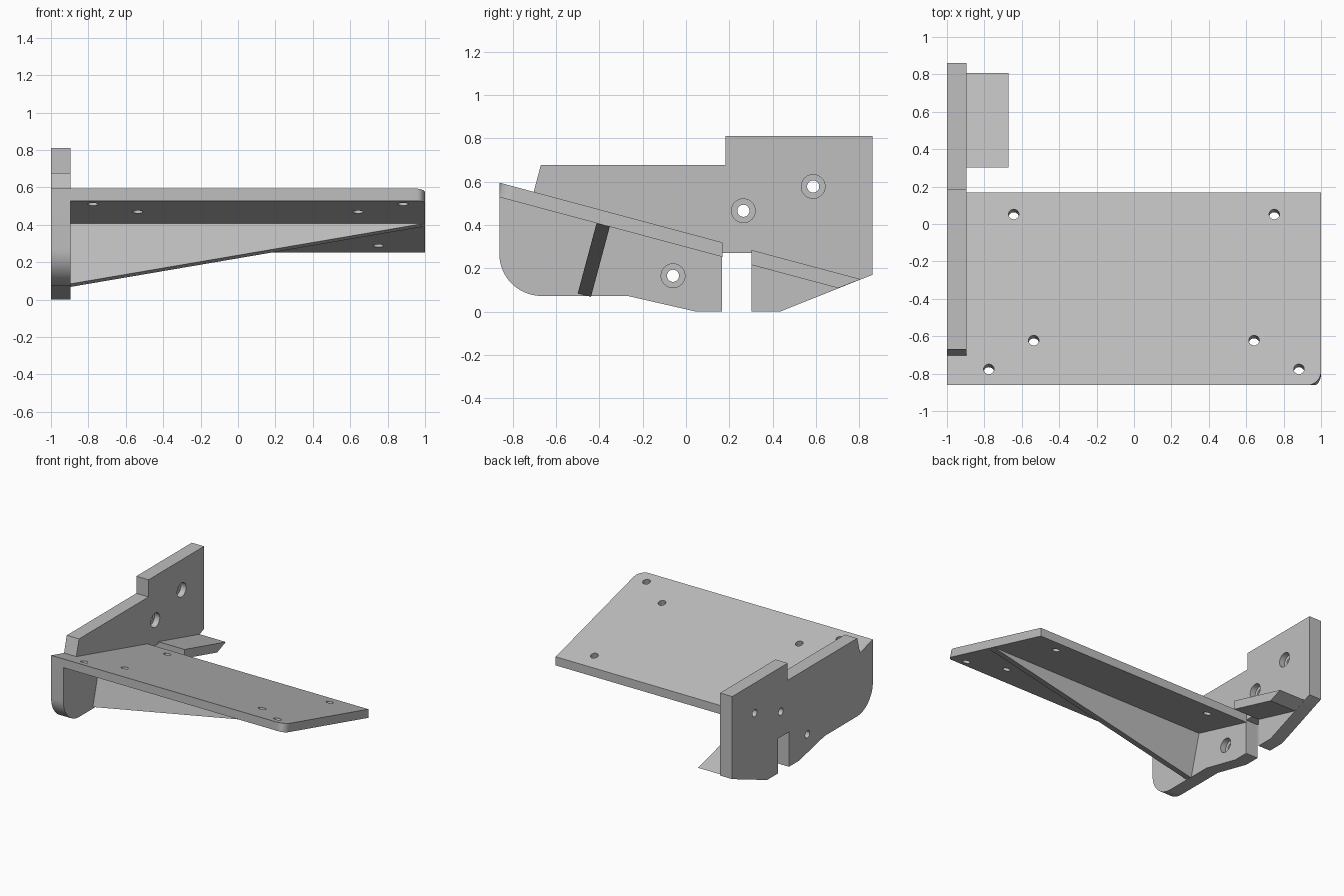
import bpy, bmesh, math

if "Cube" in bpy.data.objects:
    bpy.data.objects.remove(bpy.data.objects["Cube"])

gray = bpy.data.materials.new("light_gray")
gray.diffuse_color = (0.52, 0.52, 0.52, 1)
gray.use_nodes = True
gray.node_tree.nodes["Principled BSDF"].inputs["Base Color"].default_value = gray.diffuse_color

TILT = math.radians(15)
X0, X1, X2 = -1.0, -0.895, 1.0      # outer face, inner face, far end of tray
THICK = 0.067                       # vertical thickness of tray


def top_z(y):
    """Height of the sloping tray top."""
    return 0.595 - math.tan(TILT) * (y + 0.862)


def loft(name, ring_a, ring_b):
    """Closed solid between two rings with equal point counts."""
    bm = bmesh.new()
    a = [bm.verts.new(p) for p in ring_a]
    b = [bm.verts.new(p) for p in ring_b]
    bm.faces.new(a)
    bm.faces.new(b[::-1])
    n = len(a)
    for i in range(n):
        j = (i + 1) % n
        bm.faces.new((a[i], b[i], b[j], a[j]))
    bmesh.ops.remove_doubles(bm, verts=bm.verts, dist=1e-5)
    bmesh.ops.recalc_face_normals(bm, faces=bm.faces)
    me = bpy.data.meshes.new(name)
    bm.to_mesh(me)
    bm.free()
    me.materials.append(gray)
    ob = bpy.data.objects.new(name, me)
    bpy.context.collection.objects.link(ob)
    return ob


def extrude_x(name, profile, xa, xb):
    return loft(name, [(xa, y, z) for y, z in profile],
                [(xb, y, z) for y, z in profile])


def activate(ob):
    bpy.ops.object.select_all(action='DESELECT')
    ob.select_set(True)
    bpy.context.view_layer.objects.active = ob


def drill(ob, loc, rot, radius, depth):
    """Cut a round hole centred at loc."""
    bpy.ops.mesh.primitive_cylinder_add(vertices=32, radius=radius, depth=depth,
                                        location=loc, rotation=rot)
    cutter = bpy.context.object
    cutter.hide_render = True
    cutter.data.materials.append(gray)
    mod = ob.modifiers.new("hole", 'BOOLEAN')
    mod.operation, mod.solver, mod.object = 'DIFFERENCE', 'EXACT', cutter
    activate(ob)
    bpy.ops.object.modifier_apply(modifier=mod.name)
    bpy.data.objects.remove(cutter, do_unlink=True)


# Side plate with rounded lower front corner and a slot at the bottom
profile = [(-0.862, top_z(-0.862))]
for i in range(17):
    t = math.pi + i / 16 * math.pi / 2
    profile.append((-0.667 + 0.195 * math.cos(t), 0.267 + 0.195 * math.sin(t)))
profile += [(-0.27, 0.072), (0.045, 0), (0.166, 0), (0.166, 0.27), (0.302, 0.27),
            (0.302, 0), (0.435, 0), (0.862, 0.17), (0.862, 0.81), (0.182, 0.81),
            (0.182, 0.677), (-0.67, 0.677), (-0.703, top_z(-0.703))]
plate = extrude_x("side_plate", profile, X0, X1)

# Counterbored holes through the side plate
for y, z in [(0.265, 0.465), (0.587, 0.577), (-0.06, 0.165)]:
    drill(plate, (-0.95, y, z), (0, math.pi / 2, 0), 0.028, 0.4)
    drill(plate, (-0.84, y, z), (0, math.pi / 2, 0), 0.055, 0.2)

# Sloping tray with one rounded corner square to its surface
R = 0.075
top = [(X1, 0.168, top_z(0.168)), (X1, -0.862, top_z(-0.862))]
bottom = [(x, y, z - THICK) for x, y, z in top]
for i in range(13):
    f = i / 12
    t = -math.pi / 2 + f * math.pi / 2
    x, y = X2 - R + R * math.cos(t), -0.862 + R + R * math.sin(t)
    top.append((x, y, top_z(y)))
    yb = y - 0.017 * min(1, 2 * f)
    yb = max(yb, -0.862)
    bottom.append((x, yb, top_z(yb) - THICK))
top.append((X2, 0.168, top_z(0.168)))
bottom.append((X2, 0.168, top_z(0.168) - THICK))
tray = loft("tray", top, bottom)

# Screw holes square to the tray
for x, y in [(-0.643, 0.052), (0.75, 0.052), (-0.536, -0.622), (0.642, -0.622),
             (-0.776, -0.776), (0.882, -0.776)]:
    drill(tray, (x, y, top_z(y)), (-TILT, 0, 0), 0.028, 0.3)

# Tapered rib under the tray
ya, yb, length = -0.413, -0.352, 0.335
a = (ya, top_z(ya) - THICK)
b = (yb, top_z(yb) - THICK)
down = (-math.sin(TILT) * length, -math.cos(TILT) * length)
low_a = (a[0] + down[0], a[1] + down[1])
low_b = (b[0] + down[0], b[1] + down[1])
rib = loft("tapered_rib", [(X1, *p) for p in (a, b, low_b, low_a)],
           [(X2, *p) for p in (a, b, b, a)])

# Short rear ledge in line with the slope
ledge = extrude_x("rear_ledge", [(0.302, 0.284), (0.808, 0.149), (0.702, 0.108),
                                 (0.302, 0.215)], X1, -0.67)

for ob in (plate, tray, rib, ledge):
    activate(ob)
    bpy.ops.object.shade_smooth_by_angle(angle=math.radians(30))
